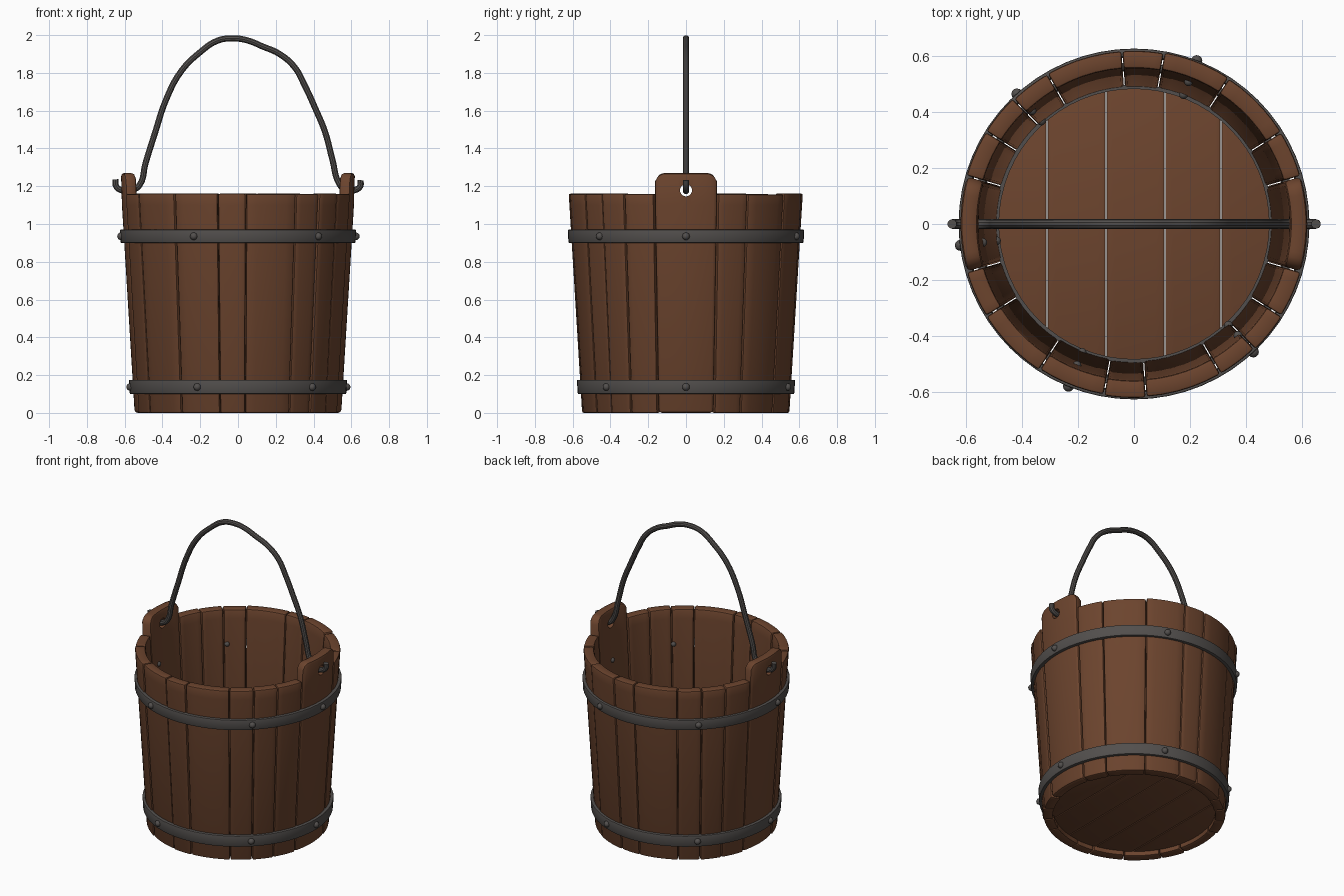
import bpy, bmesh, math, random
from mathutils import Vector

if "Cube" in bpy.data.objects:
    bpy.data.objects.remove(bpy.data.objects["Cube"])

random.seed(4)


def material(name, rgb):
    m = bpy.data.materials.new(name)
    m.diffuse_color = (*rgb, 1)
    m.use_nodes = True
    m.node_tree.nodes["Principled BSDF"].inputs["Base Color"].default_value = m.diffuse_color
    return m


WOOD = material("brown_wood", (0.15, 0.058, 0.027))
IRON = material("dark_iron", (0.085, 0.078, 0.074))


def add_object(name, bm, mat):
    bmesh.ops.recalc_face_normals(bm, faces=bm.faces)
    me = bpy.data.meshes.new(name)
    bm.to_mesh(me)
    bm.free()
    me.materials.append(mat)
    ob = bpy.data.objects.new(name, me)
    bpy.context.collection.objects.link(ob)
    return ob


def bevel(ob, width):
    mod = ob.modifiers.new("bevel", 'BEVEL')
    mod.width, mod.segments = width, 2
    mod.limit_method, mod.angle_limit = 'ANGLE', math.radians(50)


def sweep(name, angles, profile, mat, closed=False):
    """Sweep a closed (radius, z) profile, given per angle, around z."""
    bm = bmesh.new()
    rings = [[bm.verts.new((r * math.cos(a), r * math.sin(a), z))
              for r, z in profile(a)] for a in angles]
    n = len(rings[0])
    pairs = list(zip(rings, rings[1:]))
    if closed:
        pairs.append((rings[-1], rings[0]))
    for p, q in pairs:
        for i in range(n):
            j = (i + 1) % n
            bm.faces.new((p[i], p[j], q[j], q[i]))
    if not closed:
        bm.faces.new(rings[0])
        bm.faces.new(rings[-1])
    return add_object(name, bm, mat)


def outer(z):
    return 0.549 + 0.071 * min(z, 1.18) / 1.16


def inner(z):
    return 0.486 + 0.072 * min(z, 1.18) / 1.16


# Staves, with the two wide ones on the sides rising into ears
half = [-16, 16, 32, 57, 80, 94, 120, 134, 148]
bounds = half + [a + 180 for a in half] + [344]
cutters = []
for k, (d0, d1) in enumerate(zip(bounds, bounds[1:])):
    ear = k % 9 == 0
    mid = math.radians((d0 + d1) / 2)
    top = 1.16 + random.uniform(-0.004, 0.003)
    dr = random.uniform(-0.003, 0.003)
    gap = 0.2
    steps = 16 if ear else 5
    angles = [math.radians(d0 + gap + (d1 - d0 - 2 * gap) * i / steps)
              for i in range(steps + 1)]

    def profile(a):
        t = top
        if ear:
            edge = max(0, 0.055 - (0.168 - 0.615 * abs(math.sin(a - mid))))
            t = 1.215 + math.sqrt(max(0, 0.055 ** 2 - min(edge, 0.054) ** 2))
        return [(outer(0) + dr, 0), (outer(1.1) + dr, 1.1), (outer(t) + dr, t),
                (inner(t) + dr, t), (inner(1.1) + dr, 1.1), (inner(0) + dr, 0)]

    ob = sweep("ear_stave" if ear else "stave", angles, profile, WOOD)
    bevel(ob, 0.02 if ear else 0.009)
    if ear:
        # Hole for the handle
        bpy.ops.mesh.primitive_cylinder_add(
            vertices=20, radius=0.032, depth=0.3,
            location=(0.6 * math.cos(mid), 0, 1.178), rotation=(0, math.pi / 2, 0))
        cut = bpy.context.object
        cut.name = "hole_cutter"
        cut.hide_render = True
        cutters.append(cut)
        mod = ob.modifiers.new("hole", 'BOOLEAN')
        mod.operation, mod.object, mod.solver = 'DIFFERENCE', cut, 'EXACT'

# Floor planks, a disc cut into strips
R = 0.494
edges = [-0.4935, -0.31, -0.1, 0.11, 0.31, 0.4935]
for x0, x1 in zip(edges, edges[1:]):
    t0, t1 = math.acos((x0 + 0.002) / R), math.acos((x1 - 0.002) / R)
    ts = [t0 + (t1 - t0) * i / 12 for i in range(13)]
    pts = [(R * math.cos(t), R * math.sin(t)) for t in ts]
    pts += [(x, -y) for x, y in reversed(pts)]
    bm = bmesh.new()
    face = bm.faces.new([bm.verts.new((x, y, 0.03)) for x, y in pts])
    ext = bmesh.ops.extrude_face_region(bm, geom=[face])
    verts = [v for v in ext["geom"] if isinstance(v, bmesh.types.BMVert)]
    bmesh.ops.translate(bm, verts=verts, vec=(0, 0, 0.07))
    bevel(add_object("floor_plank", bm, WOOD), 0.004)

# Iron hoops and the thin ring around the floor
circle = [2 * math.pi * i / 64 for i in range(64)]


def hoop(name, z0, z1, lift):
    sect = [(outer(z0) - 0.01, z0), (outer(z0) + lift, z0),
            (outer(z1) + lift, z1), (outer(z1) - 0.01, z1)]
    bevel(sweep(name, circle, lambda a: sect, IRON, True), 0.005)


hoop("upper_hoop", 0.9, 0.97, 0.018)
hoop("lower_hoop", 0.1, 0.175, 0.018)
ring = [(0.482, 0.095), (0.497, 0.095), (0.497, 0.112), (0.482, 0.112)]
sweep("floor_ring", circle, lambda a: ring, IRON, True)

# Rivets through the hoops, with a head outside and a smaller one inside
for z in (0.935, 0.137):
    for d in (0, 69, 132, 187, 248, 313):
        a = math.radians(d)
        bm = bmesh.new()
        for r, size in ((outer(z) + 0.018, 0.02), (inner(z), 0.016)):
            made = bmesh.ops.create_uvsphere(bm, u_segments=12, v_segments=8, radius=size)
            bmesh.ops.translate(bm, verts=made["verts"],
                                vec=Vector((r * math.cos(a), r * math.sin(a), z)))
        add_object("rivet", bm, IRON)

# Bent wire handle with hooked ends
path = [(-0.649, 1.236), (-0.645, 1.2), (-0.62, 1.18), (-0.56, 1.18), (-0.522, 1.205),
        (-0.49, 1.32), (-0.44, 1.48), (-0.38, 1.66), (-0.3, 1.81), (-0.2, 1.91),
        (-0.11, 1.97), (-0.03, 1.983), (0.05, 1.972), (0.13, 1.94), (0.22, 1.9),
        (0.3, 1.83), (0.35, 1.74), (0.41, 1.61), (0.46, 1.49), (0.5, 1.34),
        (0.535, 1.215), (0.57, 1.18), (0.62, 1.18), (0.647, 1.2), (0.649, 1.232)]
cu = bpy.data.curves.new("handle", 'CURVE')
cu.dimensions = '3D'
cu.bevel_depth, cu.bevel_resolution, cu.resolution_u = 0.017, 3, 5
cu.use_fill_caps = True
sp = cu.splines.new('BEZIER')
sp.bezier_points.add(len(path) - 1)
for p, (x, z) in zip(sp.bezier_points, path):
    p.co = (x, 0, z)
for p in sp.bezier_points:
    p.handle_left_type = p.handle_right_type = 'AUTO'
cu.materials.append(IRON)
bpy.context.collection.objects.link(bpy.data.objects.new("handle", cu))

# Apply everything, drop the cutters, smooth the rounded faces
bpy.context.view_layer.update()
for ob in bpy.context.scene.objects:
    ob.select_set(ob not in cutters)
bpy.context.view_layer.objects.active = bpy.data.objects["handle"]
bpy.ops.object.convert(target='MESH')
for c in cutters:
    bpy.data.objects.remove(c)
for ob in bpy.context.scene.objects:
    ob.select_set(True)
bpy.ops.object.shade_smooth_by_angle(angle=math.radians(35))
